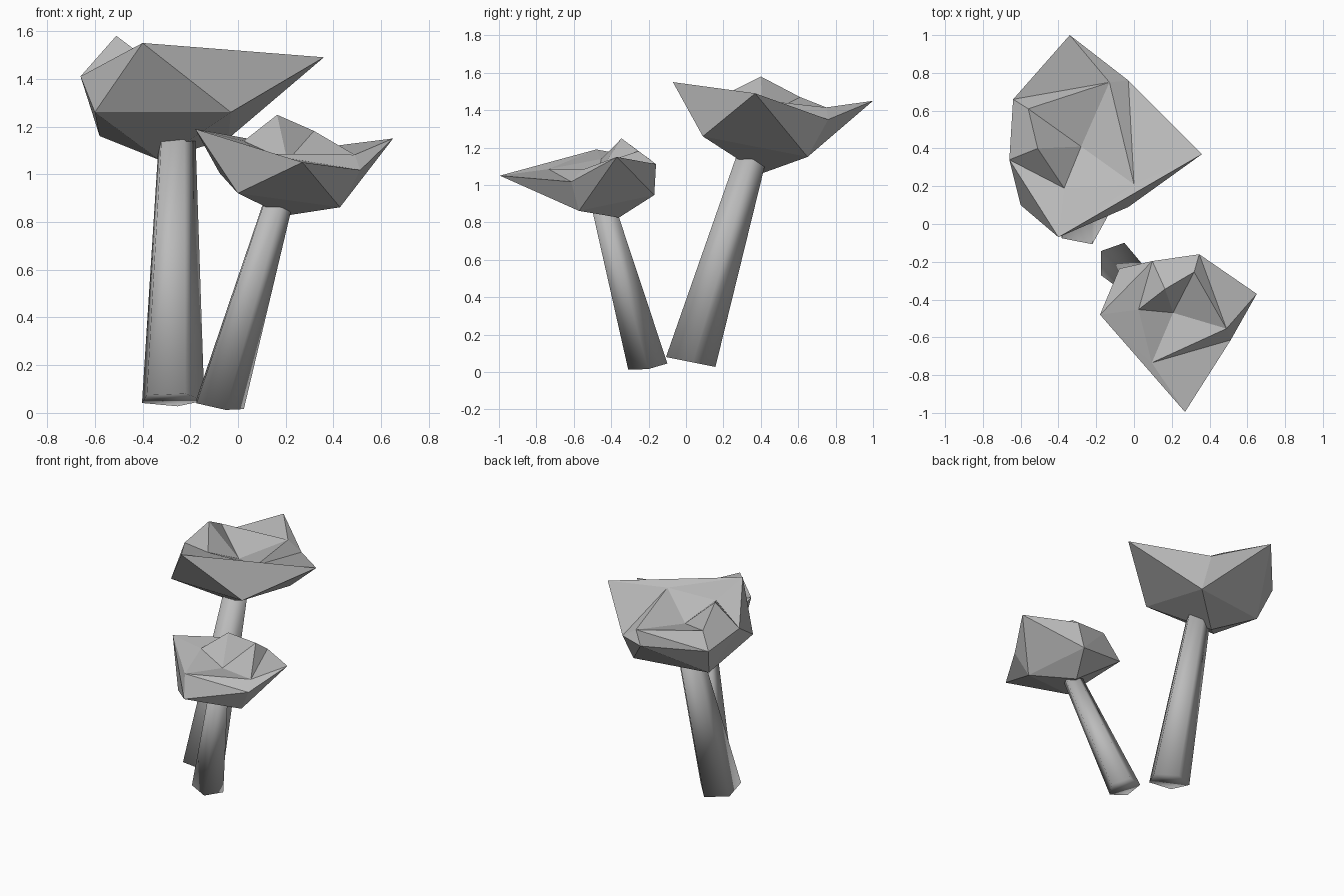
import bpy, bmesh, math
from mathutils import Matrix, Vector

cube = bpy.data.objects.get("Cube")
if cube:
    bpy.data.objects.remove(cube, do_unlink=True)

grey = bpy.data.materials.new("stone_grey")
grey.use_nodes = True
colour = (0.5, 0.5, 0.5, 1)
grey.diffuse_color = colour
grey.node_tree.nodes["Principled BSDF"].inputs["Base Color"].default_value = colour

# Key points of the crumpled cap
CAP = {
    # flared rim
    "front_tip": (-.4, -.07, 1.55), "right_tip": (.36, .37, 1.49),
    "back_right": (-.03, .76, 1.35), "back_tip": (-.34, 1, 1.45),
    "back_left": (-.64, .66, 1.36), "left": (-.66, .34, 1.41),
    # underside
    "under_front": (-.03, .09, 1.26), "under_left": (-.6, .1, 1.26),
    "under_back": (-.58, .57, 1.16), "under_right": (-.04, .65, 1.15),
    "bottom": (-.33, .4, 1.06),
    # dented top
    "peak": (-.51, .4, 1.58), "dent": (-.28, .41, 1.37),
    "ridge_front": (-.37, .19, 1.475), "ridge_right": (0, .21, 1.475),
    "ridge_back": (-.13, .75, 1.415), "ridge_left": (-.56, .61, 1.47),
}

# Fans of triangles: hub point followed by the points around it
FANS = [
    "bottom: under_front under_right under_back under_left under_front",
    "under_right: under_front right_tip back_right back_tip under_back",
    "back_left: back_tip under_back left",
    "under_left: under_back left front_tip under_front",
    "under_front: front_tip right_tip",
    "ridge_right: front_tip right_tip back_right ridge_back dent ridge_front front_tip",
    "ridge_back: back_right back_tip back_left ridge_left dent",
    "left: back_left ridge_left peak ridge_front front_tip",
    "peak: ridge_left dent ridge_front",
]


def finish(bm, name, transform, smooth):
    bmesh.ops.recalc_face_normals(bm, faces=bm.faces)
    for face in bm.faces:
        face.smooth = smooth
    mesh = bpy.data.meshes.new(name)
    bm.to_mesh(mesh)
    bm.free()
    mesh.transform(transform)
    mesh.materials.append(grey)
    bpy.context.collection.objects.link(bpy.data.objects.new(name, mesh))


def build_cap(name, transform):
    bm = bmesh.new()
    verts = {key: bm.verts.new(co) for key, co in CAP.items()}
    for fan in FANS:
        hub, around = fan.split(": ")
        ring = around.split()
        for a, b in zip(ring, ring[1:]):
            bm.faces.new((verts[hub], verts[a], verts[b]))
    finish(bm, name, transform, False)


def build_stem(name, transform):
    # five-sided leaning taper, its top sunk into the cap
    bm = bmesh.new()
    rings = []
    for centre, radius in ((STEM_BASE, .14), (Vector((-.26, .345, 1.14)), .083)):
        ring = []
        for k in range(5):
            a = math.radians(72 * k - 65)
            offset = Vector((math.cos(a), math.sin(a), -.2 * math.sin(a)))
            ring.append(bm.verts.new(centre + offset * radius))
        rings.append(ring)
        bm.faces.new(ring)
    low, high = rings
    for k in range(5):
        n = (k + 1) % 5
        bm.faces.new((low[k], low[n], high[n], high[k]))
    finish(bm, name, transform, True)


def corners(points):
    return Matrix([(*p, 1) for p in points]).transposed()


STEM_BASE = Vector((-.28, .02, .055))

# The small mushroom is the large one turned, tilted and shrunk
source = [CAP["front_tip"], CAP["right_tip"], CAP["back_tip"], STEM_BASE]
target = [(-.18, -.48, 1.19), (.27, -.995, 1.05), (.65, -.37, 1.15), (-.085, -.205, .035)]
small = corners(target) @ corners(source).inverted()

for size, transform in (("large", Matrix.Identity(4)), ("small", small)):
    build_cap(size + "_cap", transform)
    build_stem(size + "_stem", transform)
